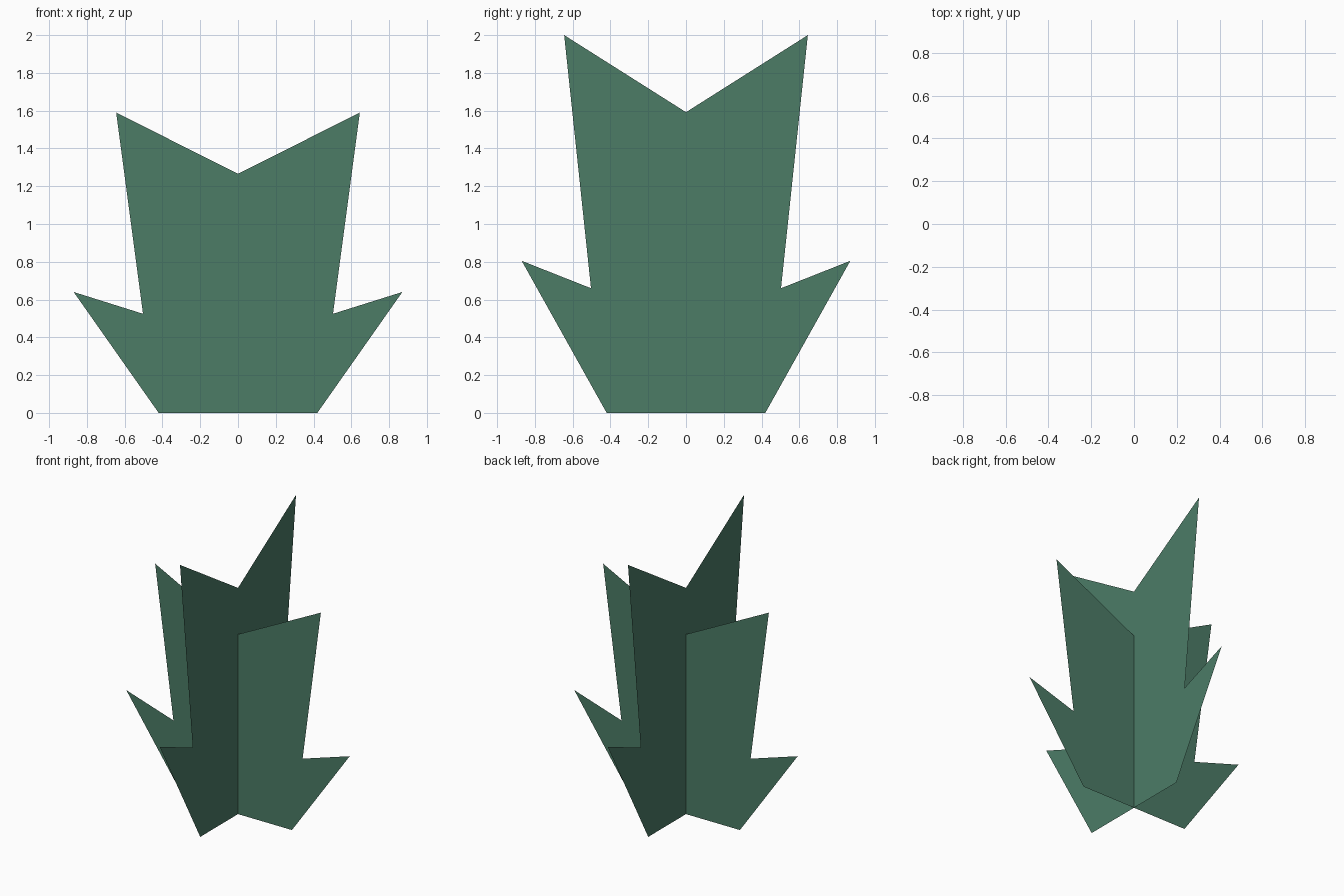
import bpy
import bmesh

if "Cube" in bpy.data.objects:
    bpy.data.objects.remove(bpy.data.objects["Cube"])

leaf_green = bpy.data.materials.new("leaf_green")
leaf_green.diffuse_color = (0.072, 0.2, 0.134, 1.0)
leaf_green.use_nodes = True
leaf_green.node_tree.nodes["Principled BSDF"].inputs["Base Color"].default_value = leaf_green.diffuse_color

# Half outline of a leaf blade: distance from the stem, height
HALF = [(0.42, 0.0), (0.87, 0.805), (0.503, 0.66), (0.645, 2.0)]
NOTCH = 1.592


def leaf_blade(name, axis, height_scale):
    """Flat blade, mirrored about the stem line, standing along x or y."""
    bm = bmesh.new()

    def vert(d, z):
        z *= height_scale
        return bm.verts.new((d, 0, z) if axis == "x" else (0, d, z))

    bottom, notch = vert(0, 0), vert(0, NOTCH)
    for side in (1, -1):
        ring = [bottom] + [vert(side * d, z) for d, z in HALF] + [notch]
        bm.faces.new(ring if side == 1 else ring[::-1])
    mesh = bpy.data.meshes.new(name)
    bm.to_mesh(mesh)
    bm.free()
    mesh.materials.append(leaf_green)
    obj = bpy.data.objects.new(name, mesh)
    bpy.context.collection.objects.link(obj)
    return obj


# Short blade across the front, tall blade from front to back
leaf_blade("short_leaf_blade", "x", 0.795)
leaf_blade("tall_leaf_blade", "y", 1.0)
